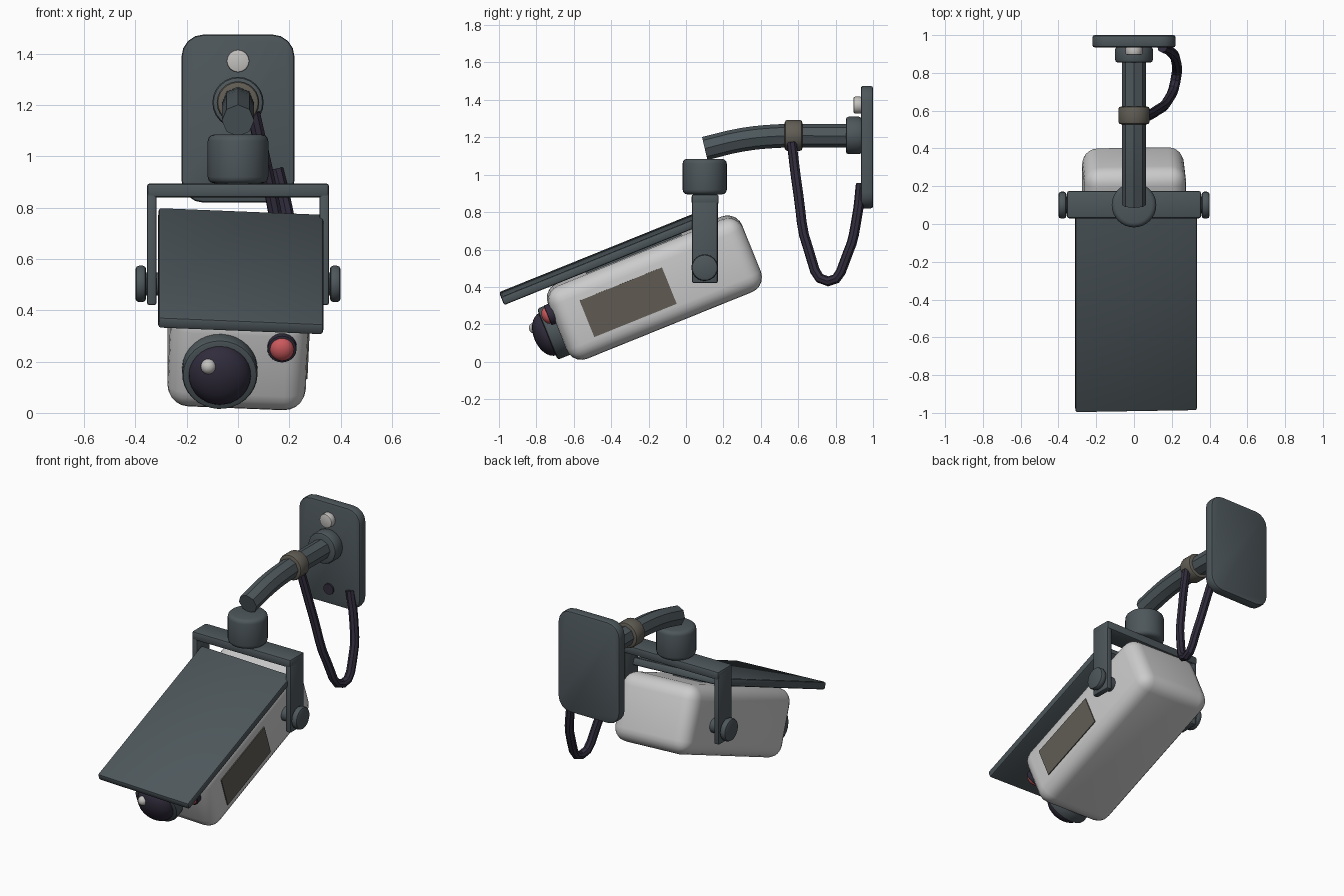
import bpy, bmesh, math
from mathutils import Matrix, Vector

if "Cube" in bpy.data.objects:
    bpy.data.objects.remove(bpy.data.objects["Cube"])

I = Matrix.Identity(4)
# tilted frame of the camera head: pivot point, pitch down, slight roll
HEAD = (Matrix.Translation((0, 0.1, 0.505)) @ Matrix.Rotation(math.radians(22), 4, 'X')
        @ Matrix.Rotation(math.radians(2.5), 4, 'Y'))


def material(name, rgb):
    m = bpy.data.materials.new(name)
    m.diffuse_color = (*rgb, 1)
    m.use_nodes = True
    m.node_tree.nodes["Principled BSDF"].inputs["Base Color"].default_value = m.diffuse_color
    return m


SLATE = material("slate", (0.075, 0.095, 0.105))
DARK = material("dark_glass", (0.03, 0.025, 0.045))
KHAKI = material("khaki", (0.12, 0.11, 0.09))
RED = material("red", (0.6, 0.1, 0.11))
SHELL = material("shell", (0.6, 0.6, 0.59))
STEEL = material("steel", (0.55, 0.54, 0.52))


def smooth(ob, angle):
    bpy.ops.object.select_all(action='DESELECT')
    ob.select_set(True)
    bpy.context.view_layer.objects.active = ob
    bpy.ops.object.shade_smooth_by_angle(angle=math.radians(angle))


def finish(name, bm, mat, frame, bevel=0, seg=2, angle=35):
    bm.transform(frame)
    me = bpy.data.meshes.new(name)
    bm.to_mesh(me)
    bm.free()
    me.materials.append(mat)
    ob = bpy.data.objects.new(name, me)
    bpy.context.collection.objects.link(ob)
    if bevel:
        b = ob.modifiers.new("bevel", 'BEVEL')
        b.width, b.segments, b.limit_method = bevel, seg, 'ANGLE'
        b.angle_limit = math.radians(50)
        bpy.context.view_layer.objects.active = ob
        bpy.ops.object.modifier_apply(modifier=b.name)
    smooth(ob, angle)
    return ob


def box(name, lo, hi, mat, frame=I, bevel=0.01, seg=2, round_y=0, angle=35):
    lo, hi = Vector(lo), Vector(hi)
    bm = bmesh.new()
    bmesh.ops.create_cube(bm, size=1, matrix=Matrix.Translation((lo + hi) / 2)
                          @ Matrix.Diagonal((*(hi - lo), 1)))
    if round_y:  # round the corners seen from the front
        edges = [e for e in bm.edges
                 if abs(e.verts[0].co.y - e.verts[1].co.y) > 1e-4]
        bmesh.ops.bevel(bm, geom=edges, offset=round_y, segments=4,
                        affect='EDGES', profile=0.5)
    return finish(name, bm, mat, frame, bevel, seg, angle)


def cyl(name, r, depth, loc, axis, mat, frame=I, bevel=0.01, sides=24, seg=2):
    rot = {'X': Matrix.Rotation(math.pi / 2, 4, 'Y'),
           'Y': Matrix.Rotation(math.pi / 2, 4, 'X'), 'Z': I}[axis]
    bm = bmesh.new()
    bmesh.ops.create_cone(bm, cap_ends=True, segments=sides, radius1=r, radius2=r,
                          depth=depth, matrix=Matrix.Translation(loc) @ rot)
    return finish(name, bm, mat, frame, bevel, seg)


def ball(name, scale, loc, mat, frame=I):
    bm = bmesh.new()
    bmesh.ops.create_uvsphere(bm, u_segments=24, v_segments=14, radius=1,
                              matrix=Matrix.Translation(loc) @ Matrix.Diagonal((*scale, 1)))
    return finish(name, bm, mat, frame, angle=60)


def tube(name, pts, r, mat, res, steps):
    cu = bpy.data.curves.new(name, 'CURVE')
    cu.dimensions, cu.bevel_depth, cu.bevel_resolution = '3D', r, res
    cu.use_fill_caps = True
    sp = cu.splines.new('BEZIER')
    sp.resolution_u = steps
    sp.bezier_points.add(len(pts) - 1)
    for p, co in zip(sp.bezier_points, pts):
        p.co = co
        p.handle_left_type = p.handle_right_type = 'AUTO'
    cu.materials.append(mat)
    ob = bpy.data.objects.new(name, cu)
    bpy.context.collection.objects.link(ob)
    bpy.ops.object.select_all(action='DESELECT')
    ob.select_set(True)
    bpy.context.view_layer.objects.active = ob
    bpy.ops.object.convert(target='MESH')
    smooth(bpy.context.view_layer.objects.active, 30)


# wall mount
box("wall_plate", (-0.22, 0.935, 0.82), (0.22, 1.0, 1.475), SLATE, bevel=0.012, round_y=0.085)
cyl("upper_bolt", 0.045, 0.045, (0, 0.918, 1.372), 'Y', STEEL, bevel=0.008, sides=16)
cyl("lower_bolt_hole", 0.035, 0.02, (0, 0.935, 0.92), 'Y', DARK, bevel=0, sides=16)
cyl("arm_flange", 0.1, 0.085, (0, 0.897, 1.21), 'Y', SLATE, bevel=0.015)

# arm, clamp and swivel
tube("arm", [(0, 0.93, 1.208), (0, 0.72, 1.208), (0, 0.5, 1.207),
             (0, 0.3, 1.187), (0, 0.1, 1.14)], 0.063, SLATE, 2, 3)
cyl("cable_clamp", 0.083, 0.095, (0, 0.575, 1.21), 'Y', KHAKI, bevel=0.015)
cyl("swivel", 0.118, 0.19, (0, 0.1, 0.99), 'Z', SLATE, bevel=0.025, sides=32, seg=3)

# hanging cable
tube("cable", [(0.06, 0.565, 1.17), (0.12, 0.6, 0.9), (0.18, 0.655, 0.6),
               (0.22, 0.76, 0.43), (0.222, 0.865, 0.58), (0.19, 0.915, 0.78),
               (0.15, 0.935, 0.95)], 0.027, DARK, 2, 4)

# yoke
box("yoke_bar", (-0.355, 0.03, 0.84), (0.355, 0.175, 0.895), SLATE, bevel=0.012)
for side, s in (("left", -1), ("right", 1)):
    xs = sorted((s * 0.317, s * 0.355))
    box(f"yoke_leg_{side}", (xs[0], 0.032, 0.42), (xs[1], 0.17, 0.88), SLATE, bevel=0.01)
    cyl(f"pivot_knob_{side}", 0.071, 0.042, (s * 0.379, 0.1, 0.503), 'X', SLATE, bevel=0.014)
    cyl(f"pivot_pin_{side}", 0.045, 0.13, (s * 0.31, 0.1, 0.503), 'X', SLATE, bevel=0)

# camera head
box("camera_body", (-0.27, -0.85, -0.21), (0.27, 0.27, 0.21), SHELL, HEAD,
    bevel=0.085, seg=5, angle=60)
box("sun_hood", (-0.322, -1.07, 0.228), (0.322, 0.08, 0.275), SLATE, HEAD, bevel=0.012)
box("hood_spacer", (-0.1, -0.6, 0.2), (0.1, -0.05, 0.235), SLATE, HEAD, bevel=0)
box("side_panel", (0.26, -0.687, -0.113), (0.276, -0.212, 0.097), KHAKI, HEAD, bevel=0)

# lens and indicator
cyl("lens_ring", 0.147, 0.1, (-0.07, -0.865, -0.02), 'Y', SLATE, HEAD, bevel=0.014, sides=32)
ball("lens_dome", (0.122, 0.078, 0.122), (-0.07, -0.91, -0.02), DARK, HEAD)
ball("lens_glint", (0.03, 0.03, 0.03), (-0.117, -0.965, 0.035), STEEL, HEAD)
cyl("indicator_ring", 0.057, 0.04, (0.168, -0.855, 0.083), 'Y', DARK, HEAD, bevel=0.006)
ball("indicator_light", (0.047, 0.035, 0.047), (0.168, -0.872, 0.083), RED, HEAD)
